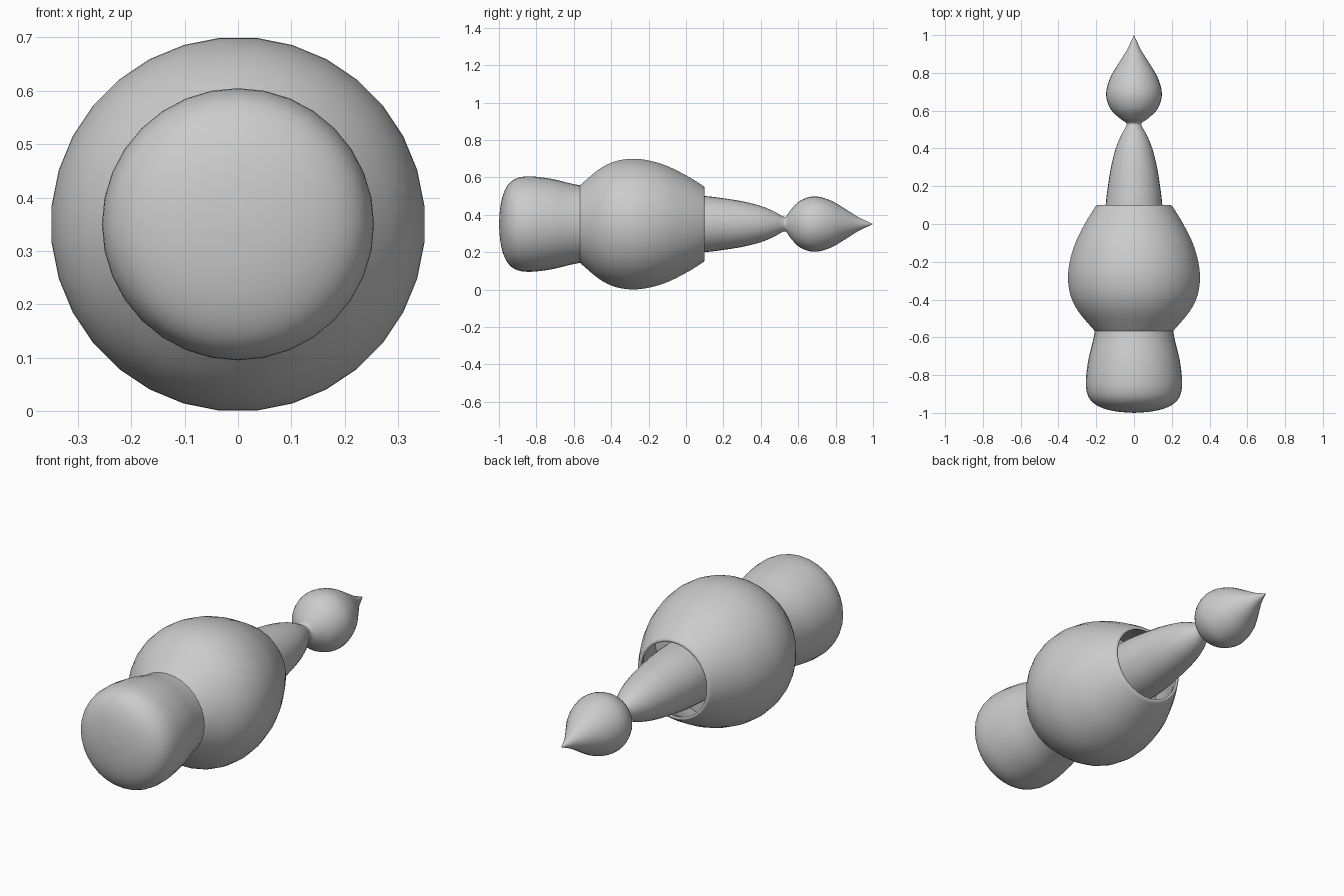
import bpy, bmesh, math
from mathutils import Vector

if "Cube" in bpy.data.objects:
    bpy.data.objects.remove(bpy.data.objects["Cube"])

AXIS_Z = 0.35
SIDES = 32

grey = bpy.data.materials.new("plain_grey")
grey.diffuse_color = (0.6, 0.6, 0.6, 1)
grey.use_nodes = True
grey.node_tree.nodes["Principled BSDF"].inputs["Base Color"].default_value = grey.diffuse_color


def smooth_curve(pts, steps=4):
    """Catmull-Rom curve through (y, radius) points."""
    p = [Vector(q) for q in pts]
    p = [2 * p[0] - p[1]] + p + [2 * p[-1] - p[-2]]
    out = []
    for a, b, c, d in zip(p, p[1:], p[2:], p[3:]):
        for i in range(steps):
            t = i / steps
            out.append(0.5 * (2 * b + (c - a) * t + (2 * a - 5 * b + 4 * c - d) * t * t
                              + (3 * b - a - 3 * c + d) * t ** 3))
    out.append(p[-2])
    return [(v.x, max(v.y, 0.0)) for v in out]


def lathe(name, profile, turn=0.0):
    """Revolve a (y, radius) profile about the long axis."""
    bm = bmesh.new()
    rings = []
    for y, r in profile:
        if r < 1e-4:
            rings.append([bm.verts.new((0, y, AXIS_Z))] * SIDES)
            continue
        ring = []
        for i in range(SIDES):
            a = 2 * math.pi * (i + turn) / SIDES
            ring.append(bm.verts.new((r * math.sin(a), y, AXIS_Z + r * math.cos(a))))
        rings.append(ring)
    for lo, hi in zip(rings, rings[1:]):
        for i in range(SIDES):
            j = (i + 1) % SIDES
            corners = list(dict.fromkeys((lo[i], lo[j], hi[j], hi[i])))
            if len(corners) > 2:
                bm.faces.new(corners)
    bmesh.ops.recalc_face_normals(bm, faces=bm.faces)
    mesh = bpy.data.meshes.new(name)
    bm.to_mesh(mesh)
    bm.free()
    mesh.materials.append(grey)
    ob = bpy.data.objects.new(name, mesh)
    bpy.context.collection.objects.link(ob)
    bpy.ops.object.select_all(action='DESELECT')
    ob.select_set(True)
    bpy.context.view_layer.objects.active = ob
    bpy.ops.object.shade_smooth_by_angle(angle=math.radians(50))
    return ob


# Rounded foot with a domed end and a narrower waist
lathe("foot", smooth_curve([
    (-1.0, 0), (-0.993, 0.09), (-0.975, 0.165), (-0.945, 0.218), (-0.9, 0.247),
    (-0.83, 0.255), (-0.72, 0.242), (-0.62, 0.218), (-0.56, 0.207), (-0.5, 0.205)]))

# Bulbous hollow body: outer wall, thin rim, then the cavity wall and floor
outer = smooth_curve([
    (-0.58, 0.195), (-0.54, 0.232), (-0.46, 0.298), (-0.38, 0.337), (-0.29, 0.351),
    (-0.2, 0.342), (-0.1, 0.312), (0.0, 0.262), (0.06, 0.226), (0.095, 0.203)])
inner = smooth_curve([
    (0.097, 0.185), (0.06, 0.2), (0.0, 0.235), (-0.1, 0.283), (-0.2, 0.312)])
lathe("body", [(-0.58, 0)] + outer + [(0.1, 0.196), (0.1, 0.19)] + inner + [(-0.2, 0)], turn=0.5)

# Tapered spout ending in a pinched neck and a pointed drop
lathe("spout_and_drop", smooth_curve([
    (-0.22, 0.16), (-0.05, 0.157), (0.1, 0.15), (0.2, 0.138), (0.3, 0.122), (0.4, 0.097),
    (0.47, 0.068), (0.515, 0.043), (0.535, 0.041), (0.56, 0.076), (0.61, 0.125),
    (0.685, 0.148), (0.77, 0.128), (0.85, 0.082), (0.92, 0.038), (0.97, 0.014), (1.0, 0)]))
